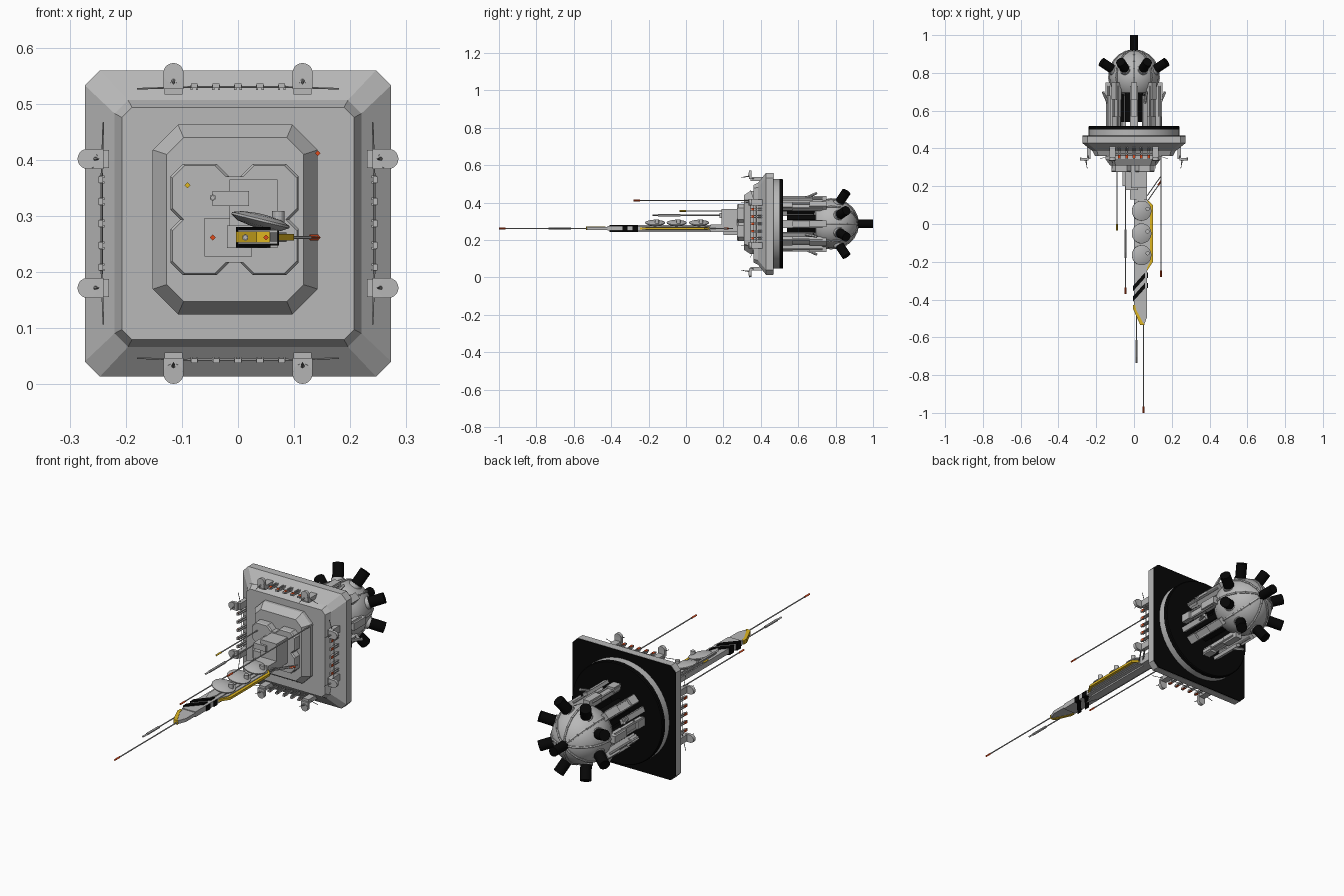
import bpy, bmesh
from math import pi, cos, sin
from mathutils import Matrix, Vector

cube = bpy.data.objects.get("Cube")
if cube:
    bpy.data.objects.remove(cube)


def material(name, rgb):
    m = bpy.data.materials.new(name)
    m.use_nodes = True
    m.diffuse_color = (*rgb, 1)
    m.node_tree.nodes["Principled BSDF"].inputs["Base Color"].default_value = (*rgb, 1)
    return m


GREY = material("light grey hull", (0.48, 0.48, 0.48))
BLACK = material("black", (0.002, 0.002, 0.002))
YELLOW = material("yellow paint", (0.74, 0.47, 0.015))
RED = material("orange red", (0.72, 0.07, 0.012))

HUB = Matrix.Translation((0, 0, 0.287))
WORLD = Matrix.Identity(4)


def turned(angle):
    """Frame on the hub axis, rotated about the long axis."""
    return HUB @ Matrix.Rotation(angle, 4, 'Y')


EIGHT = [turned(k * pi / 4) for k in range(8)]
EIGHT_OFF = [turned((k + 0.5) * pi / 4) for k in range(8)]
FOUR = [turned(k * pi / 2) for k in range(4)]


def finish(bm, name, mat, smooth=False):
    bmesh.ops.recalc_face_normals(bm, faces=bm.faces)
    me = bpy.data.meshes.new(name)
    for f in bm.faces:
        f.smooth = smooth
    bm.to_mesh(me)
    bm.free()
    me.materials.append(mat)
    if smooth:
        me.set_sharp_from_angle(angle=0.6)
    ob = bpy.data.objects.new(name, me)
    bpy.context.collection.objects.link(ob)
    return ob


def box(bm, lo, hi, frame=WORLD):
    lo, hi = Vector(lo), Vector(hi)
    m = Matrix.Translation((lo + hi) / 2) @ Matrix.Diagonal((*(hi - lo), 1))
    bmesh.ops.create_cube(bm, size=1, matrix=frame @ m)


def rod(bm, a, b, r, frame=WORLD, seg=8, r2=None):
    a, b = Vector(a), Vector(b)
    m = Matrix.Translation((a + b) / 2) @ (b - a).to_track_quat('Z', 'Y').to_matrix().to_4x4()
    bmesh.ops.create_cone(bm, cap_ends=True, segments=seg, radius1=r,
                          radius2=r if r2 is None else r2,
                          depth=(b - a).length, matrix=frame @ m)


def loft(bm, rings):
    loops = [[bm.verts.new(p) for p in ring] for ring in rings]
    n = len(loops[0])
    for a, b in zip(loops, loops[1:]):
        for i in range(n):
            bm.faces.new((a[i], a[(i + 1) % n], b[(i + 1) % n], b[i]))
    bm.faces.new(loops[0])
    bm.faces.new(loops[-1])


def octagon(y, hx, hz, c, cx=0, cz=0.287):
    """Rectangle of half sizes hx, hz with corners cut by c."""
    pts = [(hx, c - hz), (hx, hz - c), (hx - c, hz), (c - hx, hz),
           (-hx, hz - c), (-hx, c - hz), (c - hx, -hz), (hx - c, -hz)]
    return [(cx + x, y, cz + z) for x, z in pts]


def prism(name, outline, z0, z1, mat):
    bm = bmesh.new()
    loft(bm, [[(x, y, z) for x, y in outline] for z in (z0, z1)])
    return finish(bm, name, mat)


def lathe(bm, profile, seg, frame=WORLD):
    """Spin (radius, height) pairs about the frame's y axis."""
    loft(bm, [[frame @ Vector((r * cos(2 * pi * i / seg), y, r * sin(2 * pi * i / seg)))
               for i in range(seg)] for r, y in profile])


# Shield plate, stepped towards the front, with a black back and a round drum
bm = bmesh.new()
loft(bm, [octagon(y, h, h, c) for y, h, c in [(0.464, 0.273, 0.027), (0.428, 0.273, 0.027),
                                              (0.386, 0.22, 0.024), (0.36, 0.207, 0.018)]])
finish(bm, "shield_plate", GREY)
bm = bmesh.new()
loft(bm, [octagon(y, 0.272, 0.272, 0.027) for y in (0.463, 0.468)])
finish(bm, "shield_back", BLACK)
bm = bmesh.new()
loft(bm, [octagon(*s, -0.005, 0.294) for s in [(0.37, 0.147, 0.169, 0.045), (0.345, 0.147, 0.169, 0.045),
                                               (0.31, 0.122, 0.146, 0.03)]])
finish(bm, "front_step", GREY)
bm = bmesh.new()
lathe(bm, [(0.24, 0.466), (0.24, 0.5)], 64, HUB)
finish(bm, "drum_side", GREY, True)
bm = bmesh.new()
lathe(bm, [(0.24, 0.499), (0.24, 0.515), (0.236, 0.519)], 64, HUB)
finish(bm, "drum_cap", BLACK)

# Four-lobed mount and the blocks on it
bm = bmesh.new()
for sx in (-1, 1):
    for sz in (-1, 1):
        loft(bm, [octagon(y, h, h, 0.022, -0.006 + sx * 0.062, 0.294 + sz * 0.047)
                  for y, h in ((0.32, 0.052), (0.28, 0.052), (0.274, 0.049))])
box(bm, (-0.09, 0.274, 0.217), (0.078, 0.32, 0.371))
finish(bm, "lobed_mount", GREY)
bm = bmesh.new()
box(bm, (-0.015, 0.19, 0.28), (0.07, 0.28, 0.365))
box(bm, (-0.06, 0.2, 0.228), (0.025, 0.28, 0.297))
box(bm, (-0.045, 0.18, 0.318), (0.02, 0.28, 0.345))
box(bm, (-0.02, 0.13, 0.243), (0.07, 0.28, 0.283))
finish(bm, "mount_blocks", GREY)

# Boom with a keel beneath and a thinner nose
prism("boom", [(0, 0.28), (0.07, 0.28), (0.07, -0.42), (0, -0.42)], 0.25, 0.275, GREY)
prism("boom_nose", [(0, -0.4), (0.07, -0.4), (0.07, -0.49), (0.055, -0.53), (0.035, -0.53), (0, -0.45)],
      0.255, 0.271, GREY)
prism("boom_keel", [(0.012, 0.27), (0.052, 0.27), (0.052, -0.24), (0.035, -0.3), (0.012, -0.24)],
      0.243, 0.28, GREY)
prism("side_shelf", [(0.068, 0.125), (0.086, 0.1), (0.086, -0.2), (0.068, -0.235)], 0.254, 0.271, GREY)
prism("side_trim", [(0.068, 0.13), (0.1, 0.1), (0.1, -0.2), (0.068, -0.25)], 0.257, 0.268, YELLOW)
prism("nose_trim", [(-0.004, -0.43), (0.006, -0.43), (0.012, -0.455), (0.046, -0.52),
                    (0.057, -0.534), (0.033, -0.534), (-0.004, -0.452)], 0.253, 0.273, YELLOW)
for i, y in enumerate((-0.355, -0.41)):
    prism(f"boom_stripe_{i + 1}", [(-0.004, y), (0.058, y + 0.07), (0.058, y + 0.098), (-0.004, y + 0.028)],
          0.244, 0.281, BLACK)
    prism(f"side_stripe_{i + 1}", [(0.055, y + 0.07), (0.073, y + 0.07), (0.073, y + 0.098), (0.055, y + 0.098)],
          0.248, 0.274, BLACK)

# Three tilted dishes along the boom
bm, knobs = bmesh.new(), bmesh.new()
for y in (0.07, -0.05, -0.165):
    frame = (Matrix.Translation((0.04, y, 0.292)) @ Matrix.Rotation(0.24, 4, 'Y')
             @ Matrix.Rotation(pi / 2, 4, 'X'))
    lathe(bm, [(0.015, -0.013), (0.04, -0.009), (0.053, -0.001), (0.053, 0.003),
               (0.035, 0.009), (0.008, 0.012)], 28, frame)
    rod(knobs, (0.04, y, 0.265), (0.04, y, 0.29), 0.014)
    rod(knobs, (0.072, y + 0.01, 0.285), (0.072, y + 0.01, 0.309), 0.011, seg=12)
finish(bm, "dishes", GREY, True)
finish(knobs, "dish_mounts", GREY)

# Antennas: x, z, rear y, tip y, tip mesh, length of the thick sleeve
rods, red_tips, yellow_tips = bmesh.new(), bmesh.new(), bmesh.new()
for x, z, y0, y1, tip, sleeve in [
        (0.05, 0.262, -0.5, -1.0, red_tips, 0), (0.013, 0.262, -0.43, -0.735, rods, 0.09),
        (0.142, 0.412, 0.37, -0.28, red_tips, 0), (-0.09, 0.355, 0.28, -0.035, yellow_tips, 0),
        (-0.045, 0.333, 0.2, -0.18, rods, 0.12), (-0.045, 0.262, 0.21, -0.37, red_tips, 0)]:
    rod(rods, (x, y0, z), (x, y1 + 0.02, z), 0.003, seg=6)
    rod(tip, (x, y1 + 0.035, z), (x, y1, z), 0.005, seg=4)
    if sleeve:
        rod(rods, (x, y1 + 0.03 + sleeve, z), (x, y1 + 0.03, z), 0.006, seg=6)
for dy in (0, 0.03):
    rod(rods, (0.07, 0.12 + dy, 0.262), (0.14, 0.22 + dy, 0.262), 0.003, seg=6)
rod(red_tips, (0.128, 0.205, 0.262), (0.143, 0.227, 0.262), 0.005, seg=4)
finish(rods, "antennas", GREY)
finish(red_tips, "red_antenna_tips", RED)
finish(yellow_tips, "yellow_antenna_tip", YELLOW)

# Edge rails with sensors on all four sides
rail, lamps, pods = bmesh.new(), bmesh.new(), bmesh.new()
for f in FOUR:
    rod(rail, (-0.09, 0.375, 0.243), (0.09, 0.375, 0.243), 0.002, f, 6)
    for s in (-1, 1):
        rod(rail, (s * 0.18, 0.345, 0.24), (s * 0.09, 0.375, 0.243), 0.0015, f, 6)
        x = s * 0.115
        box(pods, (x - 0.016, 0.345, 0.23), (x + 0.016, 0.42, 0.25), f)
        rod(pods, (x, 0.35, 0.267), (x, 0.335, 0.268), 0.018, f, 20)
        box(pods, (x - 0.018, 0.336, 0.24), (x + 0.018, 0.35, 0.268), f)
        rod(pods, (x, 0.34, 0.255), (x, 0.295, 0.248), 0.004, f, 6, 0.001)
    for i in range(-2, 3):
        x = i * 0.039
        for d in (-0.005, 0.005):
            box(rail, (x + d - 0.002, 0.35, 0.238), (x + d + 0.002, 0.425, 0.247), f)
        box(rail, (x - 0.006, 0.343, 0.241), (x + 0.006, 0.349, 0.249), f)
        box(lamps, (x - 0.006, 0.349, 0.245), (x + 0.006, 0.364, 0.249), f)
finish(rail, "edge_rails", GREY)
finish(lamps, "rail_lamps", RED)
finish(pods, "edge_sensors", GREY)

# Engine frame: core and eight columns with outer fittings
bm = bmesh.new()
lathe(bm, [(0.02, 0.515), (0.02, 0.72)], 12, HUB)
for f in EIGHT:
    box(bm, (-0.013, 0.515, 0.11), (0.013, 0.74, 0.135), f)
    box(bm, (-0.019, 0.515, 0.12), (0.019, 0.57, 0.146), f)
    box(bm, (-0.017, 0.66, 0.112), (0.017, 0.75, 0.15), f)
    for s in (-1, 1):
        rod(bm, (s * 0.017, 0.515, 0.136), (s * 0.017, 0.73, 0.136), 0.005, f, 6)
for f in EIGHT_OFF[::2]:
    box(bm, (-0.012, 0.515, 0.14), (0.012, 0.68, 0.155), f)
    rod(bm, (0, 0.64, 0.15), (0, 0.7, 0.178), 0.007, f, 6)
finish(bm, "engine_columns", GREY)
bm = bmesh.new()
for f in EIGHT_OFF:
    box(bm, (-0.013, 0.54, 0.06), (0.013, 0.72, 0.09), f)
finish(bm, "engine_rods", BLACK)

# Rounded engine dome with ribs and thrusters
bm = bmesh.new()
DOME = [(0.05, 0.68), (0.1, 0.695), (0.124, 0.73), (0.131, 0.775), (0.126, 0.82),
        (0.108, 0.86), (0.077, 0.893), (0.04, 0.913), (0.01, 0.918)]
lathe(bm, DOME, 32, HUB)
finish(bm, "engine_dome", GREY, True)
bm = bmesh.new()
for f in EIGHT:
    for (r1, y1), (r2, y2) in zip(DOME[2:], DOME[3:]):
        rod(bm, (0, y1, r1), (0, y2, r2), 0.006, f, 6)
finish(bm, "dome_ribs", GREY)
bm, collars = bmesh.new(), bmesh.new()
for f in EIGHT_OFF:
    rod(bm, (0, 0.805, 0.1), (0, 0.858, 0.186), 0.025, f, 16)
    rod(collars, (0, 0.805, 0.1), (0, 0.822, 0.128), 0.029, f, 16)
rod(bm, (0, 0.9, 0), (0, 1.0, 0), 0.022, HUB, 16)
finish(bm, "thrusters", BLACK, True)
finish(collars, "thruster_collars", GREY, True)
